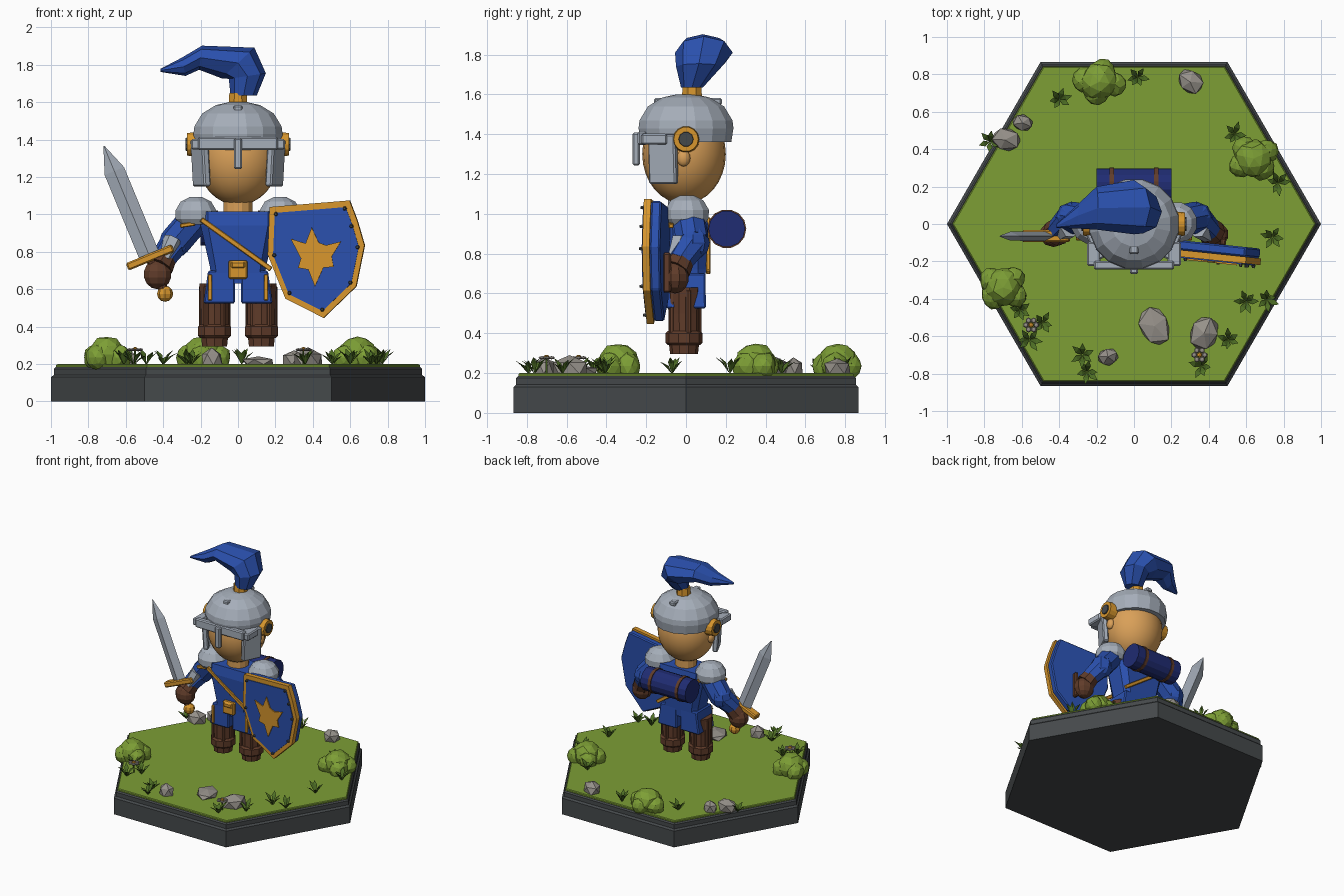
import bpy, bmesh, math, random
from mathutils import Vector, Matrix, Euler

if "Cube" in bpy.data.objects:
    bpy.data.objects.remove(bpy.data.objects["Cube"])

random.seed(4)
COL = dict(slate=(.060, .067, .071), grass=(.205, .345, .036), leaf=(.075, .155, .018),
           stone=(.305, .283, .254), steel=(.38, .425, .49), blue=(.023, .08, .42),
           navy=(.014, .025, .17), gold=(.68, .305, .026), skin=(.70, .352, .098),
           brown=(.117, .045, .023))
MAT = {}
for n, c in COL.items():
    MAT[n] = bpy.data.materials.new(n)
    MAT[n].diffuse_color = (*c, 1)


def finish(name, bm, col, bevel=0, smooth=False, M=None):
    if M:
        bmesh.ops.transform(bm, matrix=M, verts=bm.verts)
    bmesh.ops.recalc_face_normals(bm, faces=bm.faces)
    for f in bm.faces:
        f.smooth = smooth
    me = bpy.data.meshes.new(name)
    bm.to_mesh(me)
    bm.free()
    me.materials.append(MAT[col])
    o = bpy.data.objects.new(name, me)
    bpy.context.collection.objects.link(o)
    if bevel:
        b = o.modifiers.new("bevel", 'BEVEL')
        b.width, b.segments, b.limit_method = bevel, 1, 'ANGLE'
    return o


def loft(name, rings, col, **kw):
    """Skin a list of equal-length point rings and cap both ends."""
    bm = bmesh.new()
    vs = [[bm.verts.new(p) for p in r] for r in rings]
    n = len(vs[0])
    for a, b in zip(vs, vs[1:]):
        for i in range(n):
            bm.faces.new((a[i], a[(i + 1) % n], b[(i + 1) % n], b[i]))
    bm.faces.new(vs[0])
    bm.faces.new(vs[-1])
    return finish(name, bm, col, **kw)


def ring(c, rx, ry, n, tilt=0, off=0):
    R = Matrix.Rotation(tilt, 3, 'Y')
    return [Vector(c) + R @ Vector((rx * math.cos(off + math.tau * i / n),
            ry * math.sin(off + math.tau * i / n), 0)) for i in range(n)]


def lathe(name, prof, n, col, c=(0, 0, 0), **kw):
    return loft(name, [ring((c[0], c[1], c[2] + z), r, r, n, off=math.pi / n) for r, z in prof], col, **kw)


def box(name, c, s, col, rot=(0, 0, 0), bevel=.008, M=None):
    bm = bmesh.new()
    bmesh.ops.create_cube(bm, size=1)
    T = Matrix.LocRotScale(Vector(c), Euler(rot), Vector(s))
    return finish(name, bm, col, bevel=bevel, M=(M @ T) if M else T)


def rod(name, a, b, ra, rb, n, col, **kw):
    a, b = Vector(a), Vector(b)
    M = Matrix.Translation(a) @ (b - a).to_track_quat('Z', 'Y').to_matrix().to_4x4()
    return loft(name, [ring((0, 0, 0), ra, ra, n), ring((0, 0, (b - a).length), rb, rb, n)], col, M=M, **kw)


def ball(name, c, s, col, seg=10, rings=7, smooth=False):
    bm = bmesh.new()
    bmesh.ops.create_uvsphere(bm, u_segments=seg, v_segments=rings, radius=1)
    return finish(name, bm, col, smooth=smooth, M=Matrix.LocRotScale(Vector(c), None, Vector(s)))


def prism(name, pts, y0, y1, col, M, k=1.0, **kw):
    return loft(name, [[(x * k, y, z * k) for x, z in pts] for y in (y0, y1)], col, M=M, **kw)


# Hexagonal plinth and turf
loft("plinth", [ring((0, 0, z), r, r, 6) for r, z in
     ((1, 0), (1, .13), (.985, .142), (.985, .175), (.975, .185))], "slate")
loft("turf", [ring((0, 0, z), r, r, 6) for r, z in ((.972, .18), (.972, .195), (.965, .2))], "grass")

# Head, neck and helmet
ball("head", (0, -.01, 1.30), (.218, .21, .25), "skin", 24, 16, True)
lathe("neck", [(.08, .98), (.08, 1.1)], 12, "skin")
lathe("helmet", [(.232, 1.36), (.243, 1.43), (.238, 1.47), (.195, 1.54), (.12, 1.585), (.05, 1.6)], 16, "steel")
box("helmet_crest", (0, .01, 1.565), (.05, .34, .035), "steel")
box("brow_bar", (0, -.22, 1.38), (.43, .045, .07), "steel")
box("nose_guard", (0, -.25, 1.325), (.045, .036, .165), "steel")
for s in (-1, 1):
    box("cheek_plate", (s * .20, -.115, 1.275), (.04, .15, .25), "steel", (s * 0, -s * -.06, s * -.45))
    box("visor_side", (s * .215, -.16, 1.375), (.07, .13, .055), "steel")
    rod("hinge_disc", (s * .21, 0, 1.375), (s * .272, 0, 1.375), .068, .062, 14, "gold")
    rod("hinge_cap", (s * .26, 0, 1.375), (s * .28, 0, 1.375), .04, .036, 10, "slate")
    ball("ear", (s * .215, -.012, 1.28), (.025, .034, .042), "skin", 10, 8, True)

# Plume and its socket
lathe("plume_socket", [(.055, 1.58), (.05, 1.65)], 8, "gold", (0, .03, 0))
PL = [((.03, .03, 1.635), .07, .055, 0), ((.05, .065, 1.74), .1, .115, -.15), ((.0, .09, 1.81), .12, .145, -.75),
      ((-.20, .085, 1.838), .065, .115, -1.45), ((-.29, .045, 1.79), .05, .07, -1.75), ((-.415, -.01, 1.77), .008, .01, -1.6)]
loft("plume", [ring(c, a, b, 8, t) for c, a, b, t in PL], "blue")


# Tunic with skirt flaps
def slab(z, hx, hy):
    return [(hx, -hy * .6, z), (hx * .8, -hy, z), (-hx * .8, -hy, z), (-hx, -hy * .6, z),
            (-hx, hy * .6, z), (-hx * .8, hy, z), (hx * .8, hy, z), (hx, hy * .6, z)]


loft("tunic", [slab(.63, .14, .095), slab(.72, .15, .1), slab(.94, .2, .112), slab(1.015, .2, .1)], "blue")
box("belt_buckle", (0, -.112, .705), (.1, .035, .1), "gold")
box("buckle_flap", (0, -.13, .73), (.075, .015, .035), "gold")
for s in (-1, 1):
    loft("skirt_flap", [[(s * x + s * w * a, y * b, z) for a, b in ((-1, -1), (1, -1), (1, 1), (-1, 1))]
         for x, w, y, z in ((.1, .085, .1, .525), (.088, .072, .098, .7))], "blue", bevel=.008)
    box("skirt_trim", (s * .15, -.102, .61), (.022, .02, .14), "gold", bevel=.004)
    # Boots and trousers
    c = (s * .125, -.01, 0)
    lathe("boot", [(.07, .295), (.076, .35), (.078, .5), (.086, .63)], 10, "brown", c)
    lathe("boot_cuff", [(.08, .34), (.093, .352), (.093, .4), (.08, .412)], 10, "brown", c)
    for k in range(5):
        a = k * math.tau / 5 + .3
        box("boot_rib", (c[0] + .077 * math.cos(a), c[1] + .077 * math.sin(a), .5), (.02, .03, .24), "brown", (0, 0, a))
    # Arms
    lathe("pauldron", [(.09, -.03), (.112, .0), (.114, .045), (.085, .093), (.035, .118)], 12, "steel", (s * .225, .005, .975))
    el, wr = (s * .335, .035, .855), (s * .405, -.035, .755)
    rod("upper_arm", (s * .21, .01, 1.0), el, .085, .085, 8, "blue")
    ball("elbow", el, (.085, .085, .085), "blue", 8, 6)
    rod("forearm", el, wr, .08, .065, 8, "blue")
    rod("arm_guard", (s * .345, -.025, .87), (s * .395, -.055, .765), .05, .045, 6, "steel")
    box("arm_band", (s * .27, -.075, .945), (.08, .025, .022), "gold", (0, s * .15, 0), .004)
    rod("glove_cuff", (s * .39, -.02, .775), (s * .42, -.05, .72), .065, .075, 8, "brown")
    ball("glove", (s * .43, -.055, .68), (.078, .07, .08), "brown", 10, 7)
# Cross strap, front and back
for y in (-.108, .112):
    box("cross_strap", (-.01, y, .84), (.46, .022, .027), "gold", (0, .62, 0), .004)

# Bedroll on the back
rod("bedroll", (-.2, .205, .925), (.2, .205, .925), .092, .092, 14, "navy")
for x in (-.12, .12):
    rod("bedroll_strap", (x - .012, .205, .925), (x + .012, .205, .925), .098, .098, 14, "brown")

# Sword
S = Matrix.Translation((-.47, -.065, .77)) @ Matrix.Rotation(math.radians(-22.5), 4, 'Y')
loft("sword_blade", [[(w, 0, z), (0, -t, z), (-w, 0, z), (0, t, z)] for w, t, z in
     ((.056, .026, 0), (.056, .024, .5), (.003, .003, .645))], "steel", M=S)
box("sword_guard", (0, 0, 0), (.265, .065, .042), "gold", M=S)
rod("sword_grip", S @ Vector((0, 0, -.2)), S @ Vector((0, 0, 0)), .026, .026, 8, "brown")
ball("sword_pommel", S @ Vector((0, 0, -.21)), (.043, .043, .043), "gold", 8, 6)

# Shield
P = Matrix.Translation((.42, -.165, .765)) @ Matrix.Rotation(math.radians(-6), 4, 'Z')
OUT = [(-.25, .275), (.18, .31), (.222, .2), (.26, .07), (.215, -.15), (.04, -.318), (-.165, -.215), (-.26, .02)]
prism("shield_body", OUT, .008, .06, "blue", P, .965, bevel=.008)
prism("shield_rim", OUT, -.028, .008, "gold", P)
prism("shield_face", OUT, -.034, -.02, "blue", P, .885)
EMB = [(-.022, .165), (.015, .085), (.055, .07), (.135, .09), (.085, .01), (.095, -.045), (.04, -.05),
       (-.005, -.15), (-.04, -.06), (-.095, -.05), (-.08, .0), (-.135, .105), (-.055, .08)]
prism("shield_emblem", EMB, -.042, -.033, "gold", P)
for x, z in OUT:
    p = [P @ Vector((x * .86, y, z * .86)) for y in (-.03, -.048)]
    rod("shield_stud", *p, .012, .007, 6, "slate")
box("shield_grip", (.05, .075, -.06), (.03, .04, .2), "brown", M=P)


# Bushes, stones, grass tufts and flowers
def lump(name, c, s, col, sub, jit):
    bm = bmesh.new()
    bmesh.ops.create_icosphere(bm, subdivisions=sub, radius=1)
    for v in bm.verts:
        v.co *= 1 + random.uniform(-jit, jit)
    finish(name, bm, col, M=Matrix.LocRotScale(Vector(c), Euler((0, 0, random.random() * 6)), Vector(s)))


for x, y in ((-.185, .76), (.64, .35), (-.7, -.34)):
    lump("bush", (x, y, .25), (.105, .1, .1), "grass", 2, .06)
    for a in range(4):
        lump("bush_clump", (x + .08 * math.cos(a * 1.57 + x), y + .06 * math.sin(a * 1.57 + x), .235),
             (.07, .065, .07), "grass", 2, .06)
for x, y, r, q, h in ((.3, .76, .08, .065, .075), (-.69, .45, .085, .065, .08), (-.595, .54, .05, .06, .08),
                      (.11, -.545, .115, .09, .04), (.375, -.585, .1, .085, .085), (-.14, -.71, .05, .062, .085)):
    lump("stone", (x, y, .2 + h * .3), (r, q, h * .75), "stone", 1, .1)


def tuft(x, y):
    bm = bmesh.new()
    a0 = random.random() * 6
    for k in range(6):
        a = a0 + k * math.tau / 6 + random.uniform(-.3, .3)
        d, w = Vector((math.cos(a), math.sin(a), 0)), Vector((-math.sin(a), math.cos(a), 0)) * .016
        o, r, h = Vector((x, y, .195)), random.uniform(.05, .075), random.uniform(.05, .09)
        m = o + d * r * .5 + Vector((0, 0, h * .7))
        l, t, e = bm.verts.new(m - w), bm.verts.new(o + d * r + Vector((0, 0, h))), bm.verts.new(m + w)
        b, u = bm.verts.new(o), bm.verts.new(m - Vector((0, 0, .008)))
        for f in ((b, l, u), (l, t, u), (t, e, u), (e, b, u), (b, e, l), (l, e, t)):
            bm.faces.new(f)
    finish("grass_tuft", bm, "leaf")


for x, y in ((.02, .785), (-.4, .665), (.54, .48), (.77, .22), (.74, -.07), (.6, -.415), (.71, -.405), (.505, -.62),
             (.36, -.76), (-.25, -.79), (-.275, -.7), (-.61, -.46), (-.49, -.53), (-.56, -.62), (-.77, .44)):
    tuft(x, y)
for x, y in ((-.55, -.54), (.35, -.7)):
    rod("flower_stem", (x, y, .195), (x, y, .275), .005, .005, 5, "leaf")
    ball("flower_heart", (x, y, .28), (.015, .015, .012), "gold", 6, 4)
    for k in range(6):
        a = k * math.tau / 6
        ball("flower_petal", (x + .028 * math.cos(a), y + .028 * math.sin(a), .277), (.016, .016, .008), "stone", 6, 4)

for m in bpy.data.materials:
    if m.users and not m.is_grease_pencil:
        m.use_nodes = True
        m.node_tree.nodes["Principled BSDF"].inputs["Base Color"].default_value = m.diffuse_color
